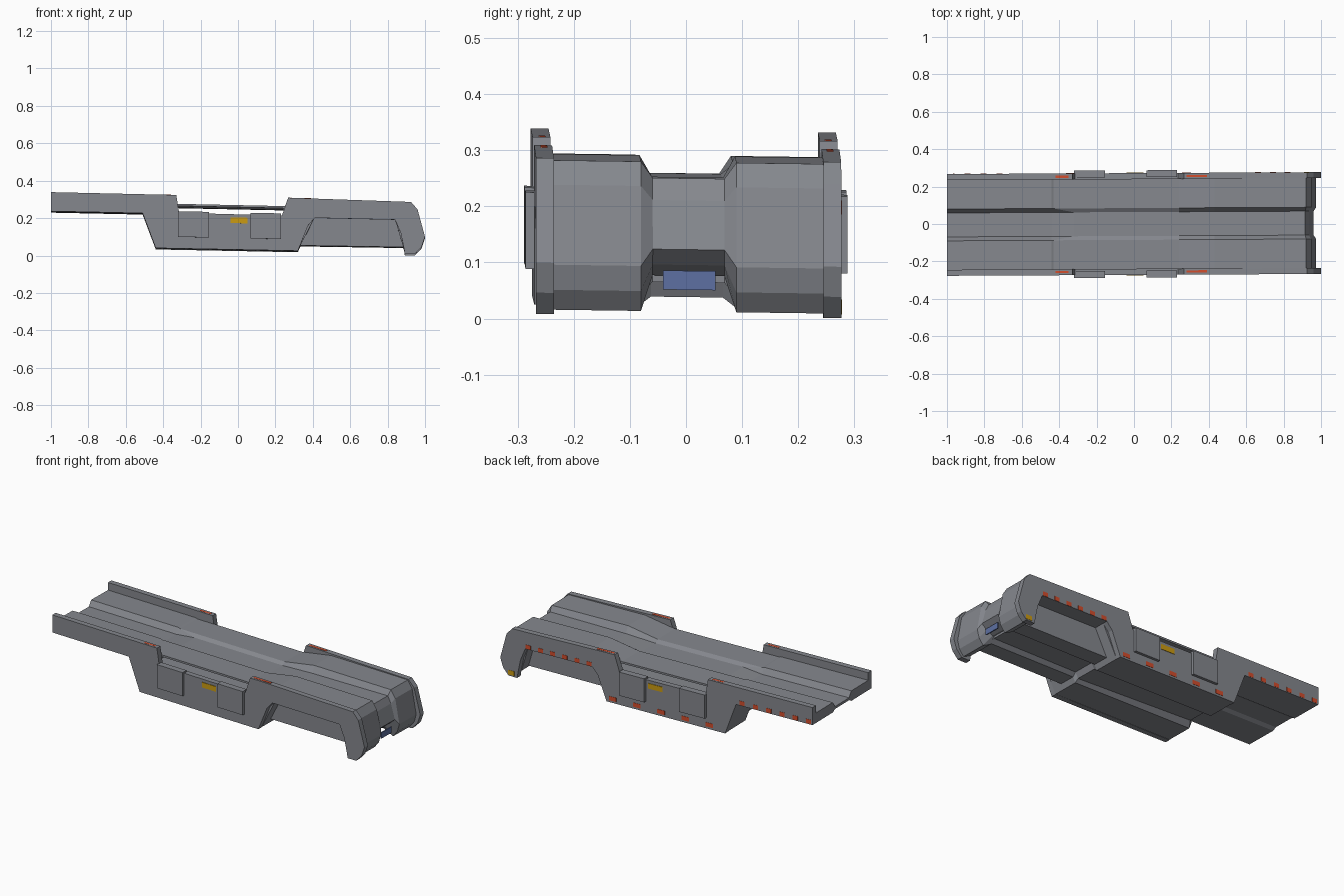
import bpy, bmesh

if "Cube" in bpy.data.objects:
    bpy.data.objects.remove(bpy.data.objects["Cube"])

def mat(name, rgb):
    m = bpy.data.materials.new(name)
    m.diffuse_color = (*rgb, 1)
    m.use_nodes = True
    m.node_tree.nodes["Principled BSDF"].inputs["Base Color"].default_value = m.diffuse_color
    return m

GREY = mat("hull_grey", (0.235, 0.245, 0.27))
RED = mat("marker_red", (0.65, 0.075, 0.025))
YELLOW = mat("marker_yellow", (0.6, 0.33, 0.006))
BLUE = mat("plate_blue", (0.11, 0.16, 0.36))

def settle(x, y, z):
    """The whole model leans very slightly forward, sideways and in plan."""
    return (x, y + 0.005 * x, z - 0.005 - 0.021 * x - 0.014 * y)

def loft(name, stations, material=GREY):
    """Join x-z profiles placed at successive y positions into one solid."""
    bm = bmesh.new()
    rings = [[bm.verts.new(settle(x, y, z)) for x, z in prof] for y, prof in stations]
    n = len(rings[0])
    for a, b in zip(rings, rings[1:]):
        for i in range(n):
            j = (i + 1) % n
            bm.faces.new((a[i], a[j], b[j], b[i]))
    bm.faces.new(rings[0])
    bm.faces.new(rings[-1][::-1])
    bmesh.ops.recalc_face_normals(bm, faces=bm.faces)
    me = bpy.data.meshes.new(name)
    bm.to_mesh(me)
    bm.free()
    me.materials.append(material)
    ob = bpy.data.objects.new(name, me)
    bpy.context.collection.objects.link(ob)
    return ob

def box(name, x0, x1, y0, y1, z0, z1, material=GREY):
    prof = [(x0, z0), (x1, z0), (x1, z1), (x0, z1)]
    return loft(name, [(y0, prof), (y1, prof)], material)

def troughed(name, side, centre, half=0.242):
    """Body with a recessed centre channel running along x."""
    return loft(name, [(-half, side), (-0.085, side), (-0.064, centre),
                       (0.064, centre), (0.085, side), (half, side)])

# Bed with rounded nose, thin over the middle
deck_side = [(-1, .217), (-1, .275), (-.44, .275), (-.43, .271), (.24, .271), (.43, .304),
             (.92, .303), (.948, .26), (.974, .118), (.962, .073), (.935, .037), (.885, .06),
             (.84, .212), (.3, .212), (.24, .26), (-.32, .26), (-.36, .217)]
deck_mid = [(-1, .229), (-1, .243), (-.44, .243), (-.32, .257), (.24, .257), (.43, .266),
            (.915, .274), (.935, .235), (.96, .148), (.93, .12), (.89, .1), (.87, .1),
            (.83, .228), (.3, .228), (.24, .252), (-.32, .252), (-.36, .229)]
troughed("deck", deck_side, deck_mid)

# Belly between the side plates
troughed("belly",
         [(-.51, .219), (-.44, .034), (.32, .034), (.41, .214)],
         [(-.49, .219), (-.43, .068), (.32, .05), (.40, .214)])

# Recessed underbody behind the side arches
troughed("underbody",
         [(.32, .063), (.9, .066), (.9, .24), (.32, .24)],
         [(.30, .082), (.88, .088), (.88, .235), (.30, .235)], half=0.18)

# Side plates, hatches and coloured marks on both sides
plate = [(-1, .319), (-.33, .318), (-.315, .223), (.235, .220), (.268, .316), (.925, .307),
         (.96, .268), (1, .122), (.982, .068), (.947, .0295), (.892, .0285), (.887, .06),
         (.87, .14), (.84, .21), (.41, .211), (.375, .17), (.32, .033), (-.44, .032),
         (-.51, .217), (-1, .217)]
for s, label in ((-1, "front"), (1, "back")):
    loft(f"side_plate_{label}", [(s * .24, plate), (s * .272, plate)])
    for i, (x0, x1) in enumerate(((-.32, -.155), (.068, .23))):
        box(f"side_hatch_{label}_{i}", x0, x1, s * .25, s * .287, .094, .231)
    box(f"yellow_mark_{label}", -.04, .05, s * .27, s * .275, .174, .204, YELLOW)
    for i, (x0, x1) in enumerate(((-.42, -.35), (.28, .39))):
        zt = .3183 if i == 0 else .3158
        box(f"top_marker_{label}_{i}", x0, x1, s * .249, s * .261, zt - .003, zt + .0004, RED)

# Red marker rows and foot mark on the back side
rows = [(.82, -.078, 6, .224), (.28, -.155, 5, .056), (-.55, -.085, 6, .233)]
for r, (x, step, count, z) in enumerate(rows):
    for i in range(count):
        c = x + step * i
        hw = .024 if r == 1 else .016
        box(f"side_marker_{r}_{i}", max(c - hw, -1), c + hw, .27, .2735, z - .012, z + .012, RED)
box("foot_mark", .91, .95, .27, .2735, .036, .062, YELLOW)

# Blue plate standing in the nose channel
box("nose_plate", .945, .951, -.046, .048, .076, .11, BLUE)
